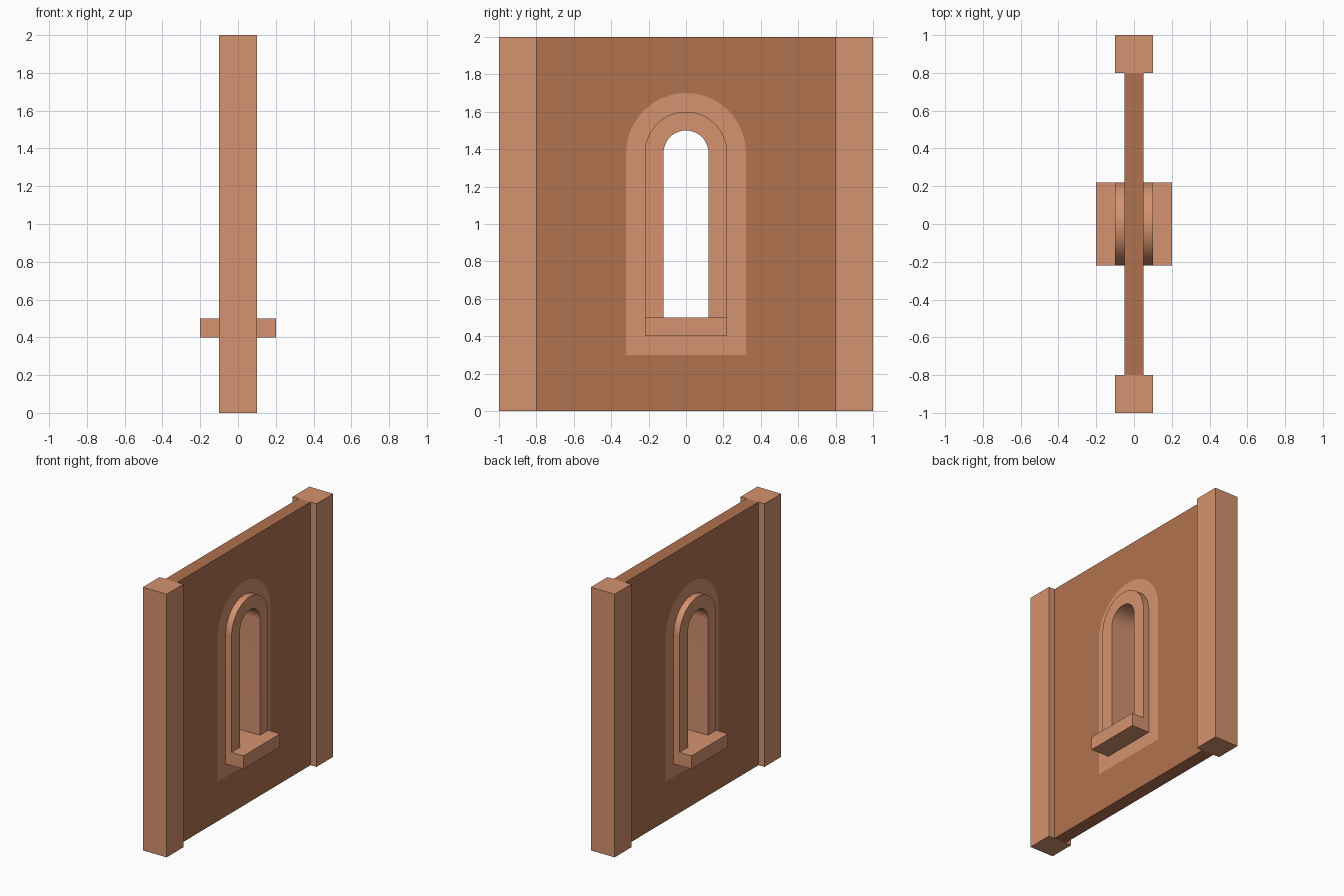
import bpy, bmesh, math

if "Cube" in bpy.data.objects:
    bpy.data.objects.remove(bpy.data.objects["Cube"])

SPRING = 1.38   # height where the arch begins
SEGS = 32


def material(name, rgb):
    m = bpy.data.materials.new(name)
    m.diffuse_color = (*rgb, 1)
    m.use_nodes = True
    m.node_tree.nodes["Principled BSDF"].inputs["Base Color"].default_value = m.diffuse_color
    return m


trim = material("trim_clay", (0.66, 0.29, 0.16))
clay = material("wall_clay", (0.44, 0.17, 0.08))


def arch(bm, half, bottom):
    """Arch outline in the YZ plane, from one foot to the other."""
    pts = [(half, bottom)]
    for i in range(SEGS + 1):
        a = math.pi * i / SEGS
        pts.append((half * math.cos(a), SPRING + half * math.sin(a)))
    pts.append((-half, bottom))
    return [bm.verts.new((0, y, z)) for y, z in pts]


def band(bm, outer, inner, closed):
    n = len(outer)
    faces = []
    for i in range(n if closed else n - 1):
        j = (i + 1) % n
        faces.append(bm.faces.new((outer[i], outer[j], inner[j], inner[i])))
    return faces


def thick_panel(name, bm, depth, mats):
    """Turn a flat YZ mesh into a solid centred on x = 0."""
    bmesh.ops.recalc_face_normals(bm, faces=bm.faces)
    me = bpy.data.meshes.new(name)
    bm.to_mesh(me)
    bm.free()
    ob = bpy.data.objects.new(name, me)
    bpy.context.collection.objects.link(ob)
    for m in mats:
        me.materials.append(m)
    mod = ob.modifiers.new("thickness", 'SOLIDIFY')
    mod.thickness = depth
    mod.offset = 0
    bpy.ops.object.select_all(action='DESELECT')
    bpy.context.view_layer.objects.active = ob
    ob.select_set(True)
    bpy.ops.object.modifier_apply(modifier=mod.name)
    bpy.ops.object.shade_smooth_by_angle(angle=math.radians(30))
    return ob


def box(name, size, loc):
    bpy.ops.mesh.primitive_cube_add(size=1, location=loc)
    ob = bpy.context.object
    ob.name = name
    ob.scale = size
    bpy.ops.object.transform_apply(location=False, rotation=False, scale=True)
    ob.data.materials.append(trim)


# Wall panel with a flush, lighter band around the window
bm = bmesh.new()
rect = [bm.verts.new((0, y, z)) for y, z in ((-.8, 0), (.8, 0), (.8, 2), (-.8, 2))]
outer = arch(bm, 0.32, 0.30)
inner = arch(bm, 0.22, 0.40)
light_faces = band(bm, outer, inner, True)
edges = [bm.edges.new((rect[i], rect[(i + 1) % 4])) for i in range(4)]
edges += [bm.edges.get((outer[i - 1], outer[i])) for i in range(len(outer))]
bmesh.ops.triangle_fill(bm, use_beauty=True, edges=edges, normal=(1, 0, 0))
for f in light_faces:
    f.material_index = 1
thick_panel("wall_panel", bm, 0.1, (clay, trim))

# Raised arched frame standing on the sill
bm = bmesh.new()
band(bm, arch(bm, 0.22, 0.5), arch(bm, 0.12, 0.5), False)
thick_panel("window_frame", bm, 0.2, (trim,))

# Sill passing through the wall
box("window_sill", (0.4, 0.44, 0.1), (0, 0, 0.45))

# End pillars
for side, y in (("left", -0.9), ("right", 0.9)):
    box(side + "_pillar", (0.2, 0.2, 2), (0, y, 1))
